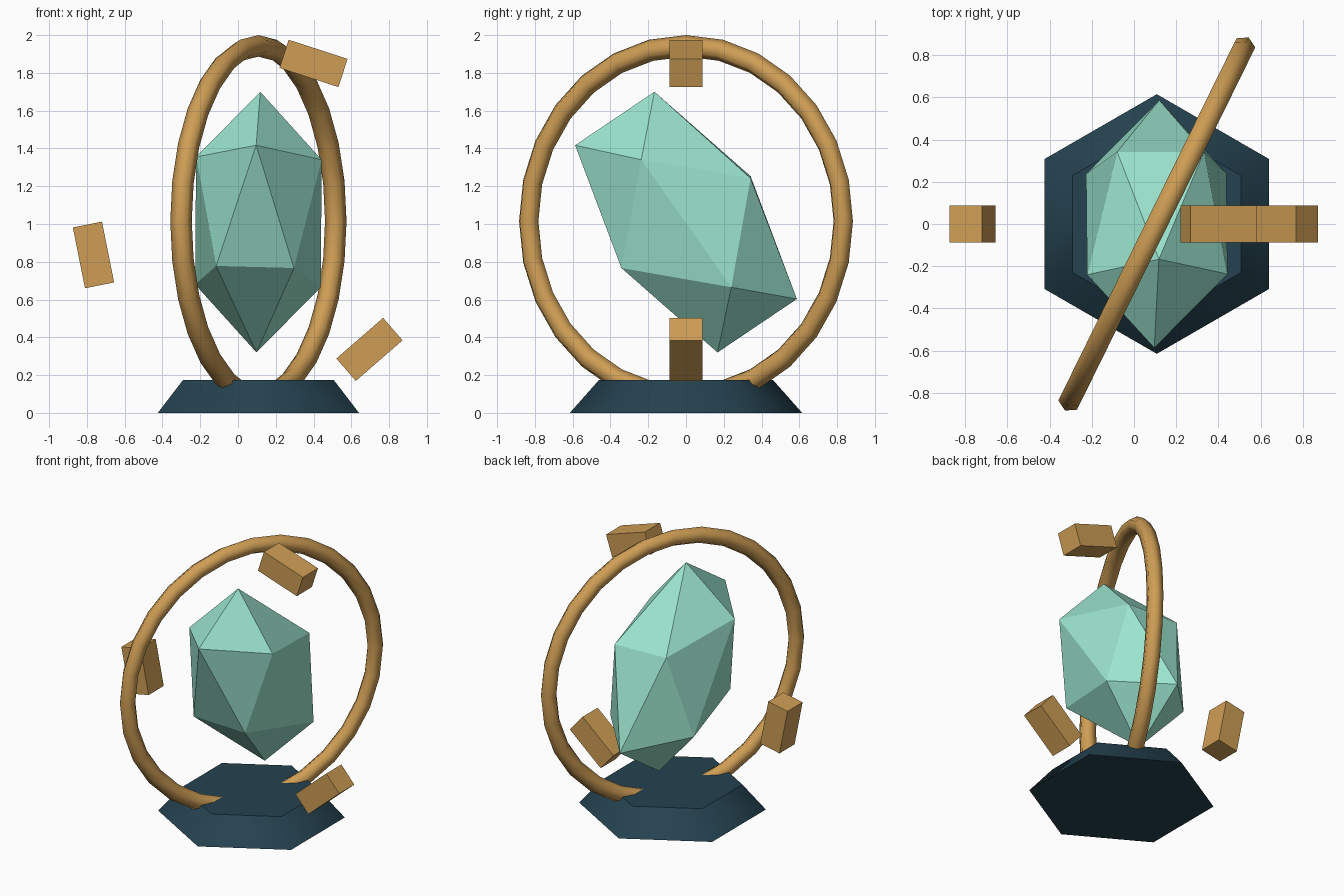
import bpy, bmesh
from math import sin, cos, pi, radians
from mathutils import Vector

if "Cube" in bpy.data.objects:
    bpy.data.objects.remove(bpy.data.objects["Cube"])

CX = 0.108  # shared centre line of base, ring and crystal


def material(name, rgb):
    m = bpy.data.materials.new(name)
    m.diffuse_color = (*rgb, 1)
    m.use_nodes = True
    m.node_tree.nodes["Principled BSDF"].inputs["Base Color"].default_value = m.diffuse_color
    return m


teal = material("dark_teal", (0.018, 0.055, 0.08))
gold = material("gold", (0.62, 0.34, 0.09))
mint = material("mint", (0.33, 0.78, 0.62))


def add_object(name, bm, mat, loc=(0, 0, 0), rot=(0, 0, 0)):
    bmesh.ops.recalc_face_normals(bm, faces=bm.faces)
    me = bpy.data.meshes.new(name)
    bm.to_mesh(me)
    bm.free()
    me.materials.append(mat)
    ob = bpy.data.objects.new(name, me)
    bpy.context.collection.objects.link(ob)
    ob.location, ob.rotation_euler = loc, rot
    return ob


def smooth(ob, angle):
    bpy.ops.object.select_all(action='DESELECT')
    ob.select_set(True)
    bpy.context.view_layer.objects.active = ob
    bpy.ops.object.shade_smooth_by_angle(angle=radians(angle))


# Hexagonal tapered base, corners towards +y and -y
bm = bmesh.new()
low, high = [[bm.verts.new((r * sin(i * pi / 3), r * cos(i * pi / 3), z)) for i in range(6)]
             for r, z in ((0.615, 0), (0.46, 0.175))]
bm.faces.new(low)
bm.faces.new(high)
for i in range(6):
    j = (i + 1) % 6
    bm.faces.new((low[i], low[j], high[j], high[i]))
smooth(add_object("base", bm, teal, (CX, 0, 0)), 50)

# Upright ring with six-sided tube, turned about z
bpy.ops.mesh.primitive_torus_add(major_segments=28, minor_segments=6,
                                 major_radius=0.928, minor_radius=0.057,
                                 location=(CX, 0, 1.015),
                                 rotation=(pi / 2, 0, radians(63.8)))
ring = bpy.context.object
ring.name = "ring"
ring.data.materials.append(gold)
smooth(ring, 75)

# Crystal: stretched, tilted icosahedron; each corner has an opposite one
half = [(0.01, -0.167, 0.69), (-0.012, -0.587, 0.407),
        (-0.33, -0.24, 0.345), (0.335, -0.237, 0.33),
        (-0.224, -0.342, -0.232), (0.188, -0.342, -0.243)]
bm = bmesh.new()
for p in half:
    bm.verts.new(p)
    bm.verts.new(-Vector(p))
bmesh.ops.convex_hull(bm, input=bm.verts)
add_object("crystal", bm, mint, (CX, 0, 1.01))

# Floating blocks around the crystal
for name, x, z, tilt in (("top_block", 0.40, 1.85, -18),
                         ("left_block", -0.765, 0.836, -78.7),
                         ("right_block", 0.696, 0.336, 41)):
    bm = bmesh.new()
    bmesh.ops.create_cube(bm, size=1)
    bmesh.ops.scale(bm, vec=(0.328, 0.173, 0.157), verts=bm.verts)
    add_object(name, bm, gold, (x, 0, z), (0, -radians(tilt), 0))
